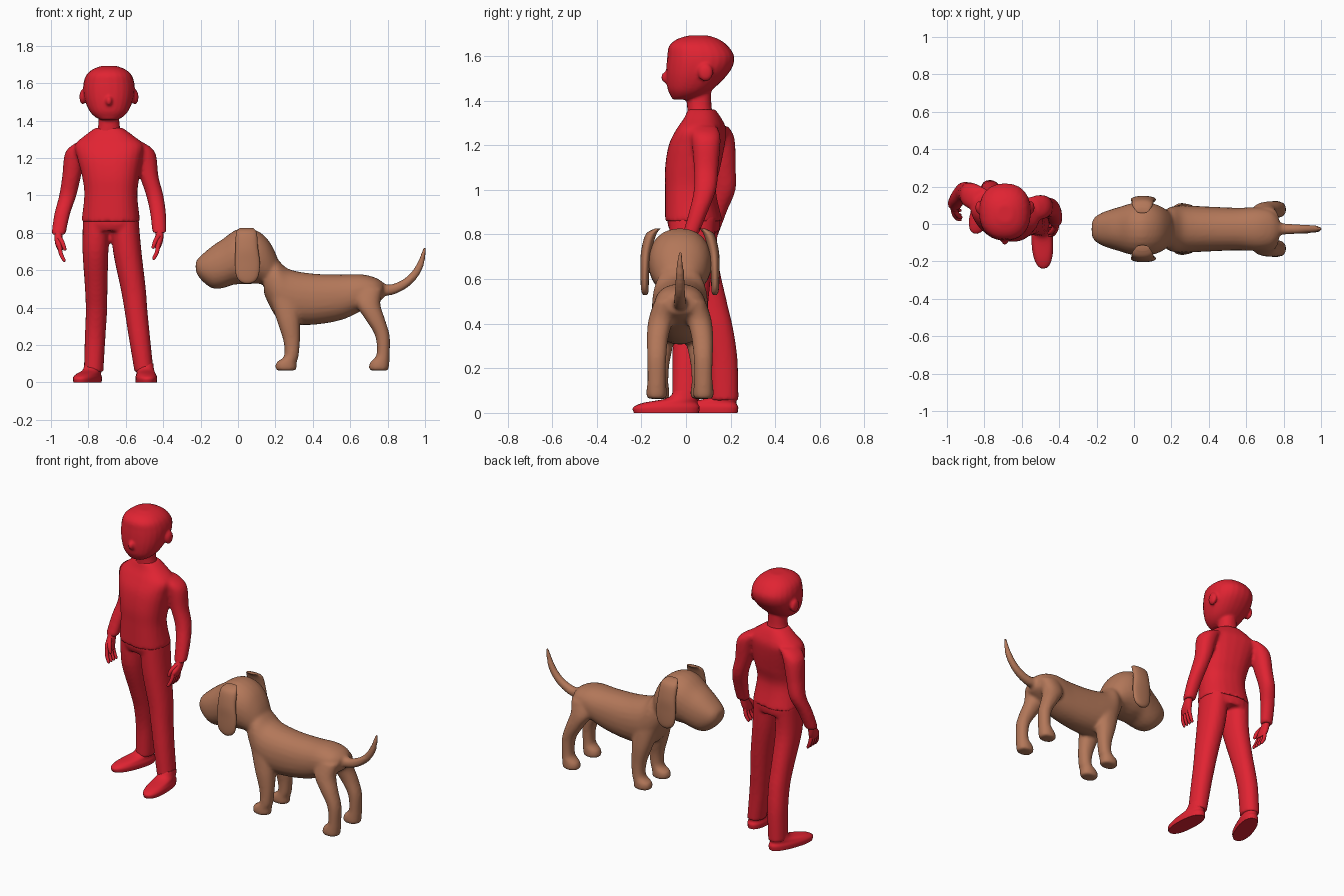
import bpy, bmesh, math
from mathutils import Vector


def material(name, rgb):
    m = bpy.data.materials.new(name)
    m.diffuse_color = (*rgb, 1)
    return m


RED = material("red", (0.75, 0.017, 0.032))
BROWN = material("brown", (0.45, 0.185, 0.1))


def refine(rows, n=5):
    """Catmull-Rom interpolation of the section rows."""
    out = []
    for i in range(len(rows) - 1):
        p = [rows[max(0, min(len(rows) - 1, i + k))] for k in (-1, 0, 1, 2)]
        for j in range(n):
            t = j / n
            out.append([0.5 * (2 * b + (c - a) * t + (2 * a - 5 * b + 4 * c - d) * t * t
                               + (3 * b - a - 3 * c + d) * t ** 3) for a, b, c, d in zip(*p)])
    return out + [list(rows[-1])]


def loft(bm, rows, axis="z", yaw=0.0, power=2.2, seg=24):
    """Closed skin over rows of (x, y, z, radius_u, radius_v)."""
    rows = refine(rows)
    rings = []
    for i, (x, y, z, a, b) in enumerate(rows):
        a, b = max(a, 0.002), max(b, 0.002)
        u, v = Vector((math.cos(yaw), math.sin(yaw), 0)), Vector((-math.sin(yaw), math.cos(yaw), 0))
        if axis == "x":
            u, v = Vector((0, 1, 0)), Vector((0, 0, 1))
        elif axis == "t":
            lo, hi = rows[max(i - 1, 0)], rows[min(i + 1, len(rows) - 1)]
            tan = (Vector(hi[:3]) - Vector(lo[:3])).normalized()
            v = tan.cross(Vector((0, 1, 0))).normalized()
            u = v.cross(tan)
        ring = []
        for k in range(seg):
            c, s = math.cos(k * math.tau / seg), math.sin(k * math.tau / seg)
            c = math.copysign(abs(c) ** (2 / power), c)
            s = math.copysign(abs(s) ** (2 / power), s)
            ring.append(bm.verts.new(Vector((x, y, z)) + u * a * c + v * b * s))
        rings.append(ring)
    for r, q in zip(rings, rings[1:]):
        for k in range(seg):
            bm.faces.new((r[k], r[(k + 1) % seg], q[(k + 1) % seg], q[k]))
    bm.faces.new(rings[0][::-1])
    bm.faces.new(rings[-1])


def ball(bm, centre, size):
    geo = bmesh.ops.create_uvsphere(bm, u_segments=20, v_segments=12, radius=1)
    for v in geo["verts"]:
        v.co = Vector(centre) + Vector([c * s for c, s in zip(v.co, size)])


def finish(bm, name, mat, voxel=0, smooth=4):
    """Make the object; with a voxel size its lofts are fused into one skin."""
    bmesh.ops.recalc_face_normals(bm, faces=bm.faces[:])
    me = bpy.data.meshes.new(name)
    bm.to_mesh(me)
    bm.free()
    me.materials.append(mat)
    ob = bpy.data.objects.new(name, me)
    bpy.context.collection.objects.link(ob)
    if voxel:
        for p in me.polygons:
            p.use_smooth = True
        r = ob.modifiers.new("fuse", "REMESH")
        r.mode, r.voxel_size, r.use_smooth_shade = "VOXEL", voxel, True
        s = ob.modifiers.new("soften", "SMOOTH")
        s.factor, s.iterations = 0.5, smooth
    else:
        bpy.ops.object.select_all(action="DESELECT")
        ob.select_set(True)
        bpy.context.view_layer.objects.active = ob
        bpy.ops.object.shade_smooth_by_angle(angle=math.radians(50))


X = -0.69  # centre line of the boy's head

# Head with neck, nose and ears
bm = bmesh.new()
loft(bm, [(X, y, z, a, b) for y, z, a, b in (
    (-.02, 1.405, .045, .04), (.0, 1.42, .075, .068), (.018, 1.45, .103, .1),
    (.042, 1.5, .126, .13), (.06, 1.55, .137, .148), (.066, 1.6, .136, .15),
    (.056, 1.645, .12, .132), (.053, 1.675, .085, .095), (.055, 1.692, .04, .045))], power=2.3)
loft(bm, [(X, .068, 1.32, .075, .06), (X, .06, 1.37, .058, .055), (X, .058, 1.46, .053, .055)])
ball(bm, (X, -.088, 1.505), (.018, .024, .026))
for s in (-1, 1):
    ball(bm, (X + s * .14, .088, 1.526), (.018, .034, .04))
finish(bm, "boy_head", RED, .008, 3)

# Shirt: torso and two sleeves
bm = bmesh.new()
loft(bm, [(-.68, .035, .86, .157, .125), (-.68, .02, 1.0, .142, .11), (-.68, .03, 1.1, .153, .12),
          (-.685, .048, 1.2, .175, .12), (-.688, .068, 1.27, .185, .105),
          (-.69, .075, 1.32, .13, .08), (-.69, .07, 1.36, .075, .06)], yaw=-.2, power=2.4)
loft(bm, [(-.81, .13, 1.285, .05, .06), (-.865, .15, 1.23, .058, .068), (-.89, .165, 1.1, .05, .058),
          (-.91, .172, 1.0, .046, .05), (-.94, .14, .9, .042, .042), (-.96, .105, .79, .038, .036)])
loft(bm, [(-.56, .08, 1.285, .05, .06), (-.503, .09, 1.23, .06, .065), (-.475, .09, 1.1, .05, .055),
          (-.445, .085, 1.0, .046, .05), (-.427, .055, .9, .042, .042), (-.42, .02, .8, .038, .036)])
finish(bm, "shirt", RED, .01, 4)

# Hands: palm, four fingers and thumb
for side, (wx, wy, wz), s in (("right", (-.96, .105, .79), 1), ("left", (-.42, .02, .8), -1)):
    bm = bmesh.new()

    def at(x, y, z, a, b):
        return (wx + s * x, wy + y, wz + z, a, b)

    loft(bm, [at(0, 0, .03, .022, .026), at(0, -.01, -.01, .022, .03),
              at(.004, -.03, -.05, .021, .042), at(.01, -.038, -.082, .014, .036)])
    for o in (-.03, -.01, .01, .03):
        loft(bm, [at(.006, -.036 + o, -.065, .011, .012), at(.014, -.04 + 1.2 * o, -.105, .01, .011),
                  at(.03, -.045 + 1.25 * o, -.136, .008, .009),
                  at(.036, -.046 + 1.25 * o, -.143, .003, .003)], "t", seg=10)
    loft(bm, [at(.004, -.035, -.015, .012, .014), at(.022, -.062, -.045, .012, .012),
              at(.034, -.07, -.078, .009, .009), at(.036, -.071, -.085, .003, .003)], "t", seg=10)
    finish(bm, side + "_hand", RED)

# Trousers: pelvis and two legs
bm = bmesh.new()
loft(bm, [(-.68, .035, .93, .13, .095), (-.68, .035, .86, .148, .115), (-.68, .04, .81, .14, .105)],
     yaw=-.2, power=2.4)
loft(bm, [(-.757, .045, .88, .072, .1), (-.762, .05, .7, .069, .092), (-.758, .105, .5, .06, .078),
          (-.757, .14, .38, .057, .071), (-.764, .165, .24, .055, .066), (-.772, .172, .055, .052, .064)])
loft(bm, [(-.607, .03, .88, .075, .105), (-.592, .025, .7, .076, .097), (-.56, .02, .5, .067, .08),
          (-.545, .013, .38, .061, .072), (-.527, .005, .24, .057, .066), (-.502, .0, .055, .051, .063)])
finish(bm, "trousers", RED, .01, 4)

# Shoes, turned about the ankle
for side, ax, ay, yaw in (("right", -.775, .175, -.343), ("left", -.495, .0, .05)):
    bm = bmesh.new()
    loft(bm, [(ax - math.sin(yaw) * o, ay + math.cos(yaw) * o, z, a, b) for o, z, a, b in (
        (-.088, 0, .056, .146), (-.088, .025, .058, .149), (-.07, .045, .052, .122),
        (-.015, .066, .046, .07), (0, .1, .042, .052))], yaw=yaw, power=2.3)
    finish(bm, side + "_shoe", RED)

# Dog: body, head, legs and tail fused into one skin
Y = -0.027
bm = bmesh.new()
loft(bm, [(x, Y, z, a, b) for x, z, a, b in (
    (.14, .56, .085, .09), (.2, .51, .12, .155), (.27, .46, .126, .147), (.4, .445, .12, .137),
    (.55, .455, .114, .122), (.66, .48, .116, .098), (.735, .49, .1, .07), (.775, .49, .06, .045))], "x")
loft(bm, [(x, Y, z, a, b) for x, z, a, b in (
    (-.226, .62, .035, .025), (-.208, .615, .065, .054), (-.17, .613, .088, .09), (-.13, .618, .103, .117),
    (-.08, .636, .118, .132), (-.02, .667, .136, .144), (.04, .676, .142, .152), (.1, .67, .137, .142),
    (.15, .647, .118, .128), (.19, .605, .09, .11), (.22, .57, .06, .07))], "x")
FRONT = [(.25, .065, .45, .08, .06), (.27, .08, .33, .062, .055), (.287, .09, .22, .044, .043),
         (.285, .093, .14, .039, .041), (.26, .093, .108, .054, .045), (.257, .093, .078, .057, .046),
         (.257, .093, .063, .05, .04)]
HIND = [(.70, .06, .5, .075, .055), (.695, .085, .42, .066, .056), (.732, .1, .34, .053, .049),
        (.772, .104, .25, .039, .043), (.776, .105, .15, .035, .041), (.758, .105, .108, .052, .045),
        (.753, .105, .078, .054, .046), (.753, .105, .063, .048, .04)]
for s in (-1, 1):
    for leg in (FRONT, HIND):
        loft(bm, [(x, Y + s * y, z, a, b) for x, y, z, a, b in leg])
loft(bm, [(x, Y, z, r, r) for x, z, r in (
    (.73, .51, .04), (.8, .493, .03), (.87, .515, .026), (.93, .56, .023),
    (.975, .63, .019), (1.0, .725, .008))], "t")
finish(bm, "dog_body", BROWN, .01, 6)

# Dog ears
for side, s in (("right", -1), ("left", 1)):
    bm = bmesh.new()
    loft(bm, [(x, Y + s * y, z, a, b) for x, y, z, a, b in (
        (.045, .1, .826, .035, .014), (.045, .13, .8, .055, .024), (.047, .152, .72, .06, .023),
        (.05, .157, .64, .067, .02), (.05, .158, .575, .061, .018), (.05, .157, .542, .042, .015),
        (.05, .156, .528, .015, .008))])
    finish(bm, "dog_" + side + "_ear", BROWN)
